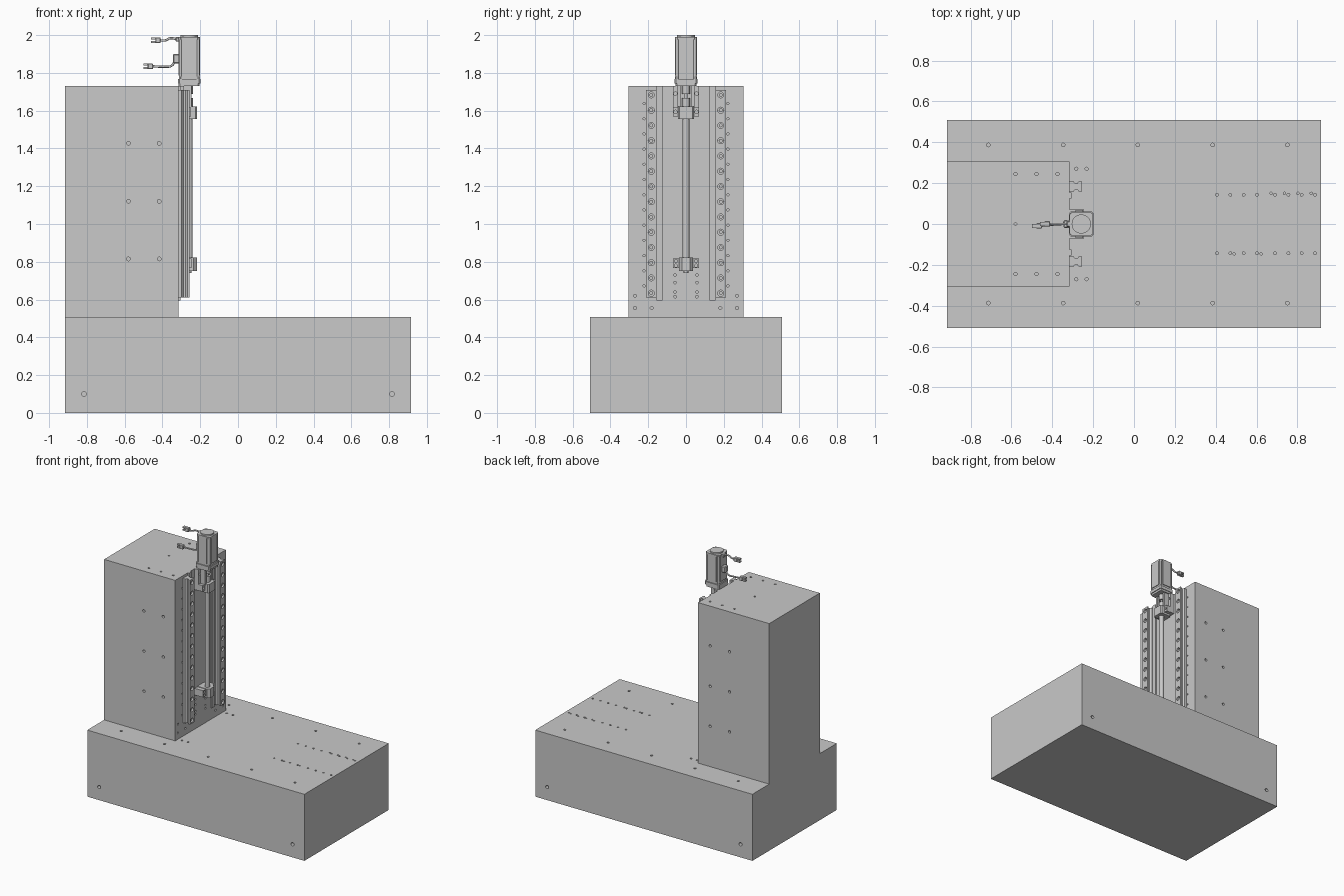
import bpy, bmesh, math
from mathutils import Vector, Matrix

default = bpy.data.objects.get("Cube")
if default:
    bpy.data.objects.remove(default)

grey = bpy.data.materials.new("machine_grey")
grey.use_nodes = True
grey.diffuse_color = (0.585, 0.585, 0.585, 1)
grey.node_tree.nodes["Principled BSDF"].inputs["Base Color"].default_value = grey.diffuse_color

AXES = {"x": Vector((1, 0, 0)), "y": Vector((0, 1, 0)), "z": Vector((0, 0, 1))}


def finish(name, bm, smooth=False):
    mesh = bpy.data.meshes.new(name)
    bmesh.ops.recalc_face_normals(bm, faces=bm.faces)
    bm.to_mesh(mesh)
    bm.free()
    mesh.materials.append(grey)
    obj = bpy.data.objects.new(name, mesh)
    bpy.context.collection.objects.link(obj)
    if smooth:
        bpy.ops.object.select_all(action="DESELECT")
        obj.select_set(True)
        bpy.context.view_layer.objects.active = obj
        bpy.ops.object.shade_smooth_by_angle(angle=math.radians(35))
    return obj


def box(name, x, y, z, bevel=0, upright_only=False):
    bm = bmesh.new()
    bmesh.ops.create_cube(bm, size=1)
    for v in bm.verts:
        for i, (lo, hi) in enumerate((x, y, z)):
            v.co[i] = lo if v.co[i] < 0 else hi
    if bevel:
        edges = [e for e in bm.edges if not upright_only
                 or abs(e.verts[0].co.z - e.verts[1].co.z) > 0.001]
        bmesh.ops.bevel(bm, geom=edges, offset=bevel, segments=1, affect="EDGES")
    return finish(name, bm)


def add_rod(bm, centre, axis, radius, length, sides):
    turn = AXES["z"].rotation_difference(AXES[axis]).to_matrix().to_4x4()
    bmesh.ops.create_cone(bm, cap_ends=True, segments=sides, radius1=radius, radius2=radius,
                          depth=length, matrix=Matrix.Translation(centre) @ turn)


def rods(name, centres, axis, radius, length, sides=24):
    bm = bmesh.new()
    for c in centres:
        add_rod(bm, c, axis, radius, length, sides)
    return finish(name, bm, True)


def drill(obj, holes):
    """Cut blind holes given as (centre, axis, radius, depth)."""
    bm = bmesh.new()
    for centre, axis, radius, depth in holes:
        add_rod(bm, centre, axis, radius, depth * 2, 12)
    cutter = finish("hole_cutter", bm)
    cutter.hide_render = True
    mod = obj.modifiers.new("holes", "BOOLEAN")
    mod.operation, mod.solver, mod.object = "DIFFERENCE", "EXACT", cutter
    mod.use_self = True
    evaluated = obj.evaluated_get(bpy.context.evaluated_depsgraph_get())
    obj.data = bpy.data.meshes.new_from_object(evaluated)
    obj.modifiers.clear()
    bpy.data.objects.remove(cutter)


def extrude(name, points, z0, z1):
    bm = bmesh.new()
    face = bm.faces.new([bm.verts.new((x, y, z0)) for x, y in points])
    moved = bmesh.ops.extrude_face_region(bm, geom=[face])["geom"]
    bmesh.ops.translate(bm, vec=(0, 0, z1 - z0),
                        verts=[g for g in moved if isinstance(g, bmesh.types.BMVert)])
    return finish(name, bm)


def cable(name, points, radius):
    curve = bpy.data.curves.new(name, "CURVE")
    curve.dimensions = "3D"
    curve.bevel_depth, curve.bevel_resolution, curve.use_fill_caps = radius, 2, True
    spline = curve.splines.new("BEZIER")
    spline.bezier_points.add(len(points) - 1)
    for p, co in zip(spline.bezier_points, points):
        p.co = co
        p.handle_left_type = p.handle_right_type = "AUTO"
    curve.materials.append(grey)
    obj = bpy.data.objects.new(name, curve)
    bpy.context.collection.objects.link(obj)


# Main sizes
BASE_TOP, COL_TOP, FACE = 0.507, 1.73, -0.316
SIDES = (-1, 1)
CX = -0.258  # screw and motor axis

# Bed with fixing holes on top and lifting holes in the sides
bed = box("base_bed", (-0.915, 0.915), (-0.508, 0.508), (0, BASE_TOP))
holes = []
for s in SIDES:
    holes += [((-0.713 + 0.366 * i, 0.387 * s, BASE_TOP), "z", 0.009, 0.03) for i in range(5)]
    holes += [((x, 0.27 * s, BASE_TOP), "z", 0.008, 0.03) for x in (-0.283, -0.232)]
    holes += [((x, 0.508 * s, 0.1), "y", 0.013, 0.03) for x in (-0.815, 0.815)]
    holes += [((x + 0.0655 * i, 0.143 * s, BASE_TOP), "z", 0.007, 0.03)
              for x in (0.406, 0.69) for i in range(4)]
holes += [((0.671 + 0.0655 * i, 0.15, BASE_TOP), "z", 0.006, 0.03) for i in range(4)]
holes += [((x, -0.146, BASE_TOP), "z", 0.006, 0.03) for x in (0.49, 0.622)]
drill(bed, holes)

# Column with holes in the top, the sides and the rail face
column = box("column", (-0.915, FACE), (-0.305, 0.305), (BASE_TOP, COL_TOP))
holes = [((-0.58, 0, COL_TOP), "z", 0.007, 0.03)]
for s in SIDES:
    holes += [((x, 0.245 * s, COL_TOP), "z", 0.008, 0.03) for x in (-0.58, -0.478, -0.375)]
    holes += [((x, 0.305 * s, z), "y", 0.01, 0.03)
              for x in (-0.58, -0.417) for z in (0.815, 1.12, 1.427)]
    holes += [((FACE, 0.222 * s, 0.672 + 0.0805 * i), "x", 0.006, 0.02) for i in range(13)]
    holes += [((FACE, y * s, z), "x", 0.008, 0.02)
              for y, z in ((0.27, 0.62), (0.27, 0.555), (0.182, 0.555))]
    holes += [((FACE, 0.058 * s, z), "x", 0.007, 0.02) for z in (0.615, 0.64, 0.69, 0.73)]
drill(column, holes)

# Linear rails with counterbored bolts, and the locating strips beside them
HALF = ((0, 0.027), (0.018, 0.027), (0.028, 0.015), (0.038, 0.015), (0.048, 0.027), (0.058, 0.027))
for s, side in zip(SIDES, ("right", "left")):
    y = 0.184 * s
    outline = [(FACE + d, y + w) for d, w in HALF] + [(FACE + d, y - w) for d, w in reversed(HALF)]
    rail = extrude(side + "_rail", outline, 0.61, 1.71)
    bolts = [(FACE + 0.058, y, 0.634 + 0.0807 * i) for i in range(14)]
    drill(rail, [(c, "x", 0.016, 0.02) for c in bolts])
    rods(side + "_rail_bolts", [c - Vector((0.015, 0, 0)) for c in map(Vector, bolts)],
         "x", 0.01, 0.012, 12)
    strip = sorted((0.125 * s, 0.155 * s))
    box(side + "_locating_strip", (FACE, FACE + 0.011), strip, (0.595, COL_TOP))

# Ball screw and its lower bearing
rods("ball_screw", [(CX, 0, 1.17)], "z", 0.018, 0.8)
rods("screw_end", [(CX, 0, 0.76)], "z", 0.012, 0.04)
lower = box("lower_bearing_flange", (FACE, -0.245), (-0.07, 0.07), (0.767, 0.818))
drill(lower, [((-0.245, 0.053 * s, z), "x", 0.008, 0.02) for s in SIDES for z in (0.78, 0.804)])
extrude("lower_bearing_body", [(FACE, -0.038), (-0.235, -0.038), (-0.218, -0.022),
                               (-0.218, 0.022), (-0.235, 0.038), (FACE, 0.038)], 0.752, 0.822)

# Upper bearing and motor bracket
plate = box("bracket_back_plate", (FACE, -0.285), (-0.07, 0.07), (1.57, COL_TOP))
drill(plate, [((-0.285, 0.056 * s, z), "x", 0.009, 0.015) for s in SIDES for z in (1.59, 1.69)])
flange = box("upper_bearing_flange", (-0.29, -0.25), (-0.068, 0.068), (1.57, 1.617))
drill(flange, [((-0.25, 0.056 * s, 1.594), "x", 0.009, 0.02) for s in SIDES])
box("upper_bearing_body", (-0.31, -0.218), (-0.042, 0.042), (1.555, 1.622), 0.008, True)
for s, side in zip(SIDES, ("right", "left")):
    box(side + "_bracket_wall", (-0.3, -0.245), sorted((0.03 * s, 0.046 * s)), (1.61, 1.74))
rods("shaft_coupling", [(CX, 0, 1.645), (CX, 0, 1.71)], "z", 0.02, 0.045)
rods("motor_shaft", [(CX, 0, 1.68)], "z", 0.009, 0.14)
box("bracket_top_plate", (-0.316, -0.205), (-0.055, 0.055), (COL_TOP, 1.745), 0.008, True)

# Motor: flange, body with corner bolts, and rear cap
box("motor_flange", (CX - 0.06, CX + 0.06), (-0.06, 0.06), (1.745, 1.768), 0.008, True)
box("motor_body", (CX - 0.052, CX + 0.052), (-0.052, 0.052), (1.768, 1.985), 0.012, True)
for axis_name, x, y in (("side", 0.058, 0.035), ("front", 0.035, 0.058)):
    box("motor_" + axis_name + "_ribs", (CX - x, CX + x), (-y, y), (1.785, 1.98))
box("motor_rear_cap", (CX - 0.058, CX + 0.058), (-0.058, 0.058), (1.978, 1.99), 0.014, True)
rods("motor_cap_disc", [(CX, 0, 1.993)], "z", 0.047, 0.014, 32)
corners = [(CX + 0.047 * a, 0.047 * b) for a in SIDES for b in SIDES]
rods("motor_corner_rods", [(x, y, 1.875) for x, y in corners], "z", 0.008, 0.22, 12)
rods("motor_flange_bolts", [(x, y, 1.773) for x, y in corners], "z", 0.01, 0.014, 6)

# Cable sockets, leads and plugs
box("power_socket", (-0.345, -0.3), (-0.02, 0.02), (1.85, 1.9), 0.006)
box("encoder_socket", (-0.33, -0.3), (-0.015, 0.015), (1.965, 1.99), 0.004)
cable("power_lead", [(-0.335, 0, 1.86), (-0.352, 0, 1.838), (-0.4, -0.003, 1.833),
                     (-0.455, -0.008, 1.835)], 0.006)
cable("encoder_lead", [(-0.325, 0, 1.98), (-0.36, 0, 1.983), (-0.385, 0, 1.972),
                       (-0.42, 0, 1.973)], 0.006)
for name, x, y, z in (("power", -0.45, -0.009, 1.835), ("encoder", -0.41, 0.001, 1.973)):
    box(name + "_plug_body", (x - 0.028, x), (y - 0.013, y + 0.013), (z - 0.015, z + 0.015), 0.003)
    for s, part in zip(SIDES, ("lower", "upper")):
        box(name + "_plug_" + part + "_prong", (x - 0.05, x - 0.025), (y - 0.01, y + 0.01),
            sorted((z + 0.004 * s, z + 0.015 * s)))
